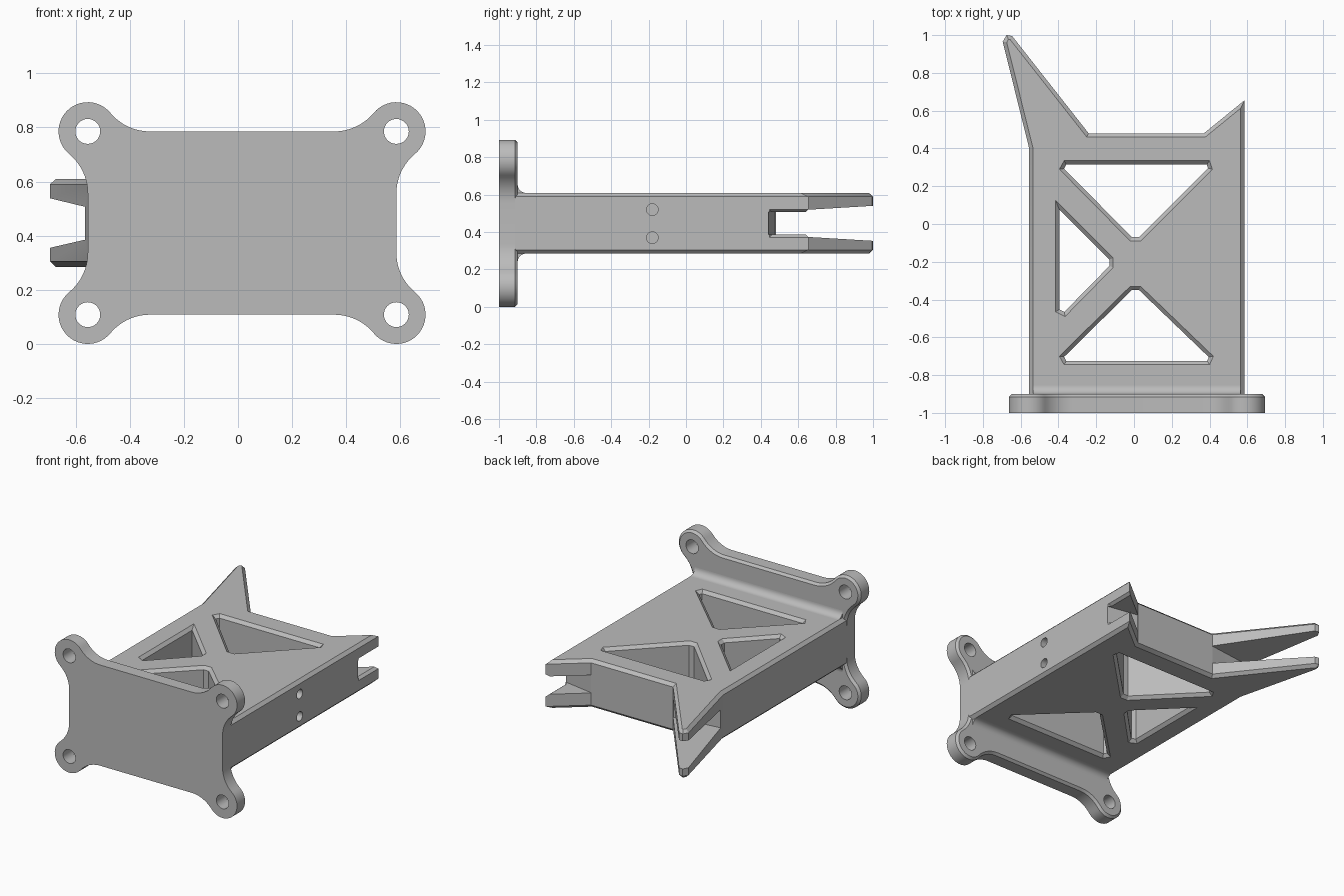
import bpy, bmesh, math
from mathutils import Vector

cube = bpy.data.objects.get("Cube")
if cube:
    bpy.data.objects.remove(cube, do_unlink=True)

grey = bpy.data.materials.new("light_grey")
grey.use_nodes = True
colour = (0.5, 0.5, 0.5, 1)
grey.diffuse_color = colour
grey.node_tree.nodes["Principled BSDF"].inputs["Base Color"].default_value = colour

AXES = {"x": lambda u, v, h: (h, u, v),
        "y": lambda u, v, h: (u, h, v),
        "z": lambda u, v, h: (u, v, h)}


def inset(points, amount):
    """Mitred offset of a counter-clockwise outline, inwards when positive."""
    result = []
    for i, p in enumerate(points):
        a = (p - points[i - 1]).normalized()
        b = (points[(i + 1) % len(points)] - p).normalized()
        na, nb = Vector((-a.y, a.x)), Vector((-b.y, b.x))
        result.append(p + (na + nb) * amount / (1 + na.dot(nb)))
    return result


def prism(name, outline, axis, rings):
    """Solid lofted through (height, inset) rings of one outline."""
    points = [Vector(p) for p in outline]
    area = sum(points[i - 1].cross(p) for i, p in enumerate(points))
    if area < 0:
        points.reverse()
    bm = bmesh.new()
    loops = [[bm.verts.new(AXES[axis](p.x, p.y, h)) for p in inset(points, d)]
             for h, d in rings]
    for low, high in zip(loops, loops[1:]):
        for i in range(len(low)):
            bm.faces.new((low[i - 1], low[i], high[i], high[i - 1]))
    bm.faces.new(loops[0])
    bm.faces.new(loops[-1])
    bmesh.ops.recalc_face_normals(bm, faces=bm.faces)
    mesh = bpy.data.meshes.new(name)
    bm.to_mesh(mesh)
    bm.free()
    mesh.materials.append(grey)
    obj = bpy.data.objects.new(name, mesh)
    bpy.context.collection.objects.link(obj)
    return obj


def arc(cx, cy, r, start, end, steps):
    angles = [start + (end - start) * i / steps for i in range(steps + 1)]
    return [(cx + r * math.cos(t), cy + r * math.sin(t)) for t in angles]


def circle(cx, cy, r):
    return arc(cx, cy, r, 0, math.tau, 32)[:-1]


def finish(obj, cutters=()):
    """Cut the part, then smooth its curved faces."""
    bpy.ops.object.select_all(action="DESELECT")
    bpy.context.view_layer.objects.active = obj
    obj.select_set(True)
    for cutter in cutters:
        cutter.hide_render = True
        mod = obj.modifiers.new("cut", "BOOLEAN")
        mod.operation = "DIFFERENCE"
        mod.solver = "EXACT"
        mod.object = cutter
        bpy.ops.object.modifier_apply(modifier=mod.name)
        bpy.data.objects.remove(cutter, do_unlink=True)
    bpy.ops.object.shade_smooth_by_angle(angle=math.radians(30))


# Mounting plate: four round ears blended into straight sides
MID_X, MID_Z = 0.015, 0.4465
HALF_X, HALF_Z = 0.57, 0.3385
EAR, BLEND = 0.108, 0.19
reach = math.sqrt((EAR + BLEND) ** 2 - BLEND ** 2)
tangent = math.atan2(BLEND, -reach)
blend = arc(-reach, BLEND, BLEND, -math.pi / 2, tangent - math.pi, 10)
ear = arc(0, 0, EAR, tangent, math.pi / 2 - tangent, 24)
corner = blend + ear[1:-1] + [(v, u) for u, v in reversed(blend)]

plate_outline, ear_centres = [], []
for sx, sz in ((1, 1), (1, -1), (-1, -1), (-1, 1)):
    quarter = [(MID_X + sx * (HALF_X + u), MID_Z + sz * (HALF_Z + v))
               for u, v in corner]
    plate_outline += quarter if sx * sz > 0 else quarter[::-1]
    ear_centres.append((MID_X + sx * HALF_X, MID_Z + sz * HALF_Z))

plate = prism("mounting_plate", plate_outline, "y",
              [(-1, 0), (-0.915, 0), (-0.9, 0.015)])
finish(plate, [prism("bolt_hole", circle(x, z, 0.046), "y", [(-1.1, 0), (-0.8, 0)])
               for x, z in ear_centres])

# Main body with a long horn on the right and a short one on the left
LOW, HIGH, EDGE = 0.285, 0.609, 0.02
LEFT, RIGHT = 0.585, -0.555
body = prism("bracket_body",
             [(RIGHT, -0.95), (LEFT, -0.95), (LEFT, 0.655), (0.37, 0.48),
              (-0.24, 0.48), (-0.645, 0.995), (-0.675, 1.0), (-0.695, 0.965),
              (RIGHT, 0.4)],
             "z", [(LOW, EDGE), (LOW + EDGE, 0), (HIGH - EDGE, 0), (HIGH, EDGE)])

# Chamfered triangular windows
windows = [
    [(-0.37, 0.335), (0.4, 0.335), (0.415, 0.29), (0.035, -0.09),
     (-0.02, -0.09), (-0.395, 0.29)],
    [(-0.37, -0.745), (0.4, -0.745), (0.42, -0.7), (0.035, -0.33),
     (-0.02, -0.33), (-0.395, -0.7)],
    [(-0.415, 0.125), (-0.11, -0.18), (-0.11, -0.23), (-0.365, -0.49),
     (-0.415, -0.465)],
]
cutters = [prism("window_cutter", w, "z",
                 [(LOW - EDGE, -EDGE), (LOW + EDGE, EDGE),
                  (HIGH - EDGE, EDGE), (HIGH + EDGE, -EDGE)]) for w in windows]

# Slots that split each horn into two prongs; the long one flares open
GAP = 0.06
levels = [(MID_Z - GAP, 0), (MID_Z + GAP, 0)]
cutters.append(prism("short_slot", [(0.37, 0.477), (LEFT, 0.44), (0.7, 0.42),
                                    (0.7, 0.8), (0.37, 0.8)], "z", levels))
long_slot = prism("long_slot", [(-0.24, 0.477), (RIGHT, 0.44), (-0.8, 0.42),
                                (-0.8, 1.1), (-0.24, 1.1)], "z", levels)
for v in long_slot.data.vertices:
    v.co.z += math.copysign(0.06 * (v.co.y - 0.44), v.co.z - MID_Z)
cutters.append(long_slot)
cutters.append(prism("slot_chamfer",
                     [(0.46, MID_Z - GAP), (0.8, MID_Z - GAP),
                      (0.8, MID_Z + GAP), (0.46, MID_Z + GAP)],
                     "x", [(0.56, 0.005), (0.605, -0.03)]))

# Two screw holes in the left side
for z in (0.37, 0.52):
    cutters.append(prism("screw_hole", circle(-0.18, z, 0.031), "x",
                         [(0.3, 0), (0.7, 0)]))
finish(body, cutters)

# Concave fillets where the body meets the plate
FILLET = 0.045
for name, z, s in (("upper_fillet", HIGH, 1), ("lower_fillet", LOW, -1)):
    curve = arc(FILLET, FILLET, FILLET, -math.pi / 2, -math.pi, 10)
    profile = [(-0.9 + u, z + s * v) for u, v in curve]
    profile += [(-0.93, z + s * FILLET), (-0.93, z - s * 0.01),
                (-0.9 + FILLET, z - s * 0.01)]
    finish(prism(name, profile, "x", [(RIGHT + EDGE, 0), (LEFT - EDGE, 0)]))
